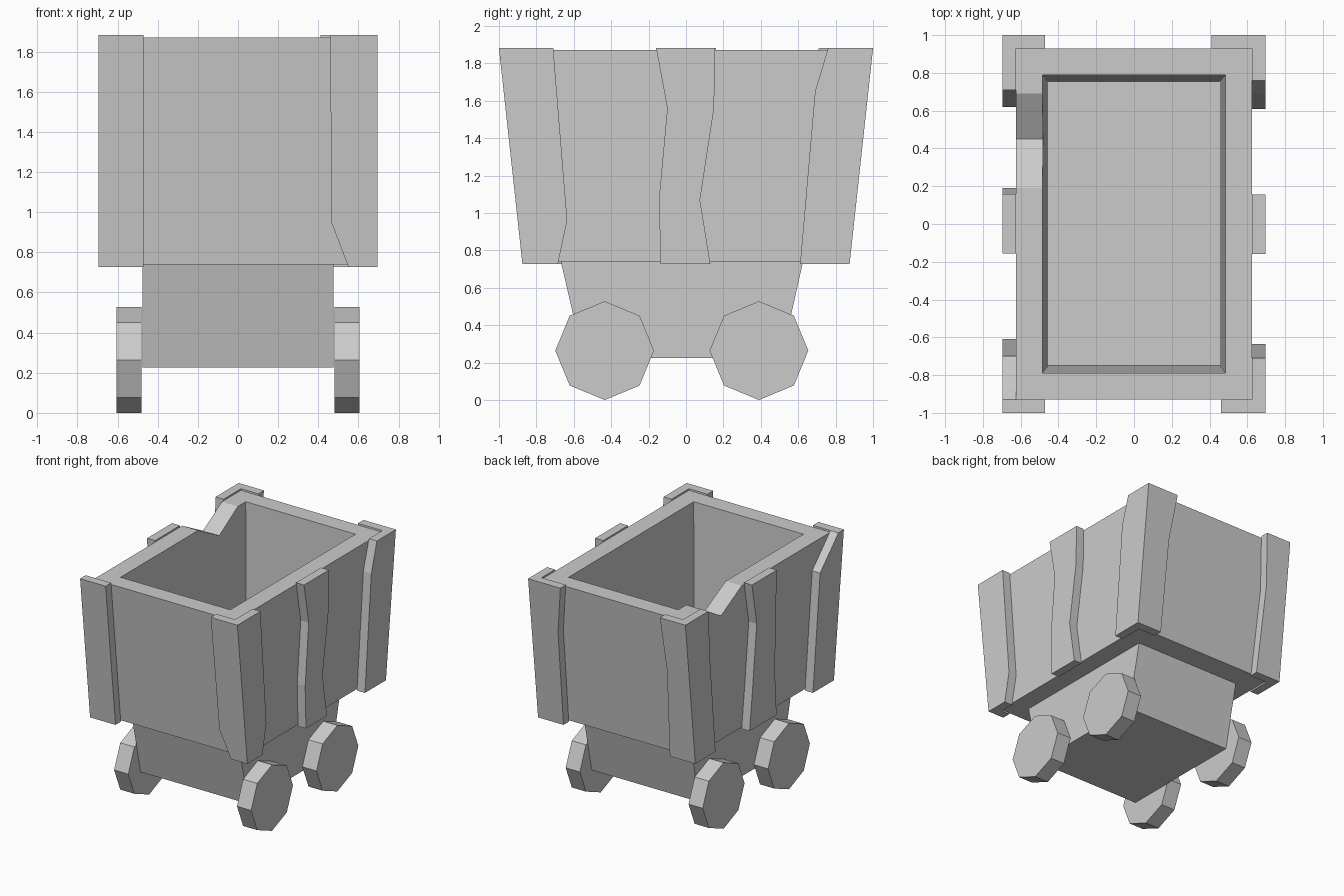
import bpy, bmesh
from math import pi
from mathutils import Matrix

if "Cube" in bpy.data.objects:
    bpy.data.objects.remove(bpy.data.objects["Cube"])

TOP, LOW = 1.883, 0.727      # strap ends
XB, XO = 0.625, 0.695        # tub side, strap outer face


def finish(name, bm):
    bmesh.ops.recalc_face_normals(bm, faces=bm.faces)
    me = bpy.data.meshes.new(name)
    bm.to_mesh(me)
    bm.free()
    ob = bpy.data.objects.new(name, me)
    bpy.context.collection.objects.link(ob)
    return ob


def loft(name, rings):
    """Skin a stack of equal-sized rings and cap both ends."""
    bm = bmesh.new()
    vs = [[bm.verts.new(p) for p in r] for r in rings]
    n = len(vs[0])
    for a, b in zip(vs, vs[1:]):
        for i in range(n):
            j = (i + 1) % n
            bm.faces.new((a[i], a[j], b[j], b[i]))
    bm.faces.new(vs[0])
    bm.faces.new(vs[-1])
    return finish(name, bm)


def rect(x, y0, y1, z):
    return [(-x, y0, z), (x, y0, z), (x, y1, z), (-x, y1, z)]


def at(path, z):
    """Value of a (value, z) polyline, listed from the top down."""
    for (v0, z0), (v1, z1) in zip(path, path[1:]):
        if z >= z1 - 1e-6:
            return v0 + (v1 - v0) * (z0 - z) / (z0 - z1)
    return path[-1][0]


def y_out(z):                # sloping front/back strap face
    return 0.875 + (z - 0.73) / 1.15 * 0.125


# Tub: tapered hollow box
tub = loft("tub", [rect(XB, -0.81, 0.81, 0.74), rect(XB, -0.93, 0.93, 1.87),
                   rect(0.485, -0.79, 0.79, 1.87), rect(0.455, -0.75, 0.755, 0.86)])

# Broken notch in the left rim
notch = [(0.19, 1.87), (0.45, 1.73), (0.69, 1.87), (0.69, 2.0), (0.19, 2.0)]
cutter = loft("notch_cutter", [[(x, y, z) for y, z in notch] for x in (-0.8, -0.3)])
cutter.hide_render = True
mod = tub.modifiers.new("notch", 'BOOLEAN')
mod.operation, mod.object, mod.solver = 'DIFFERENCE', cutter, 'EXACT'
bpy.context.view_layer.objects.active = tub
bpy.ops.object.modifier_apply(modifier=mod.name)
bpy.data.objects.remove(cutter)

# Undercarriage
loft("undercarriage", [rect(0.475, -0.55, 0.51, 0.225), rect(0.475, -0.67, 0.627, 0.745)])


# Corner straps: L section with uneven inner edges (distances from centre)
def corner(name, sx, sy, side, end):
    rings = []
    for z in sorted({z for _, z in side + end}):
        ye, xe, yo = at(side, z), at(end, z), y_out(z)
        yb = yo - 0.07
        pts = [(xe, yb), (xe, yo), (XO, yo), (XO, ye), (XB, ye), (XB, yb)]
        rings.append([(sx * x, sy * y, z) for x, y in pts])
    loft(name, rings)


corner("front_right_strap", 1, -1, [(0.71, TOP), (0.635, 0.96), (0.685, LOW)],
       [(0.46, TOP), (0.465, 0.95), (0.55, LOW)])
corner("front_left_strap", -1, -1, [(0.93, TOP), (0.86, 1.81), (0.70, 1.65), (0.61, LOW)],
       [(0.47, TOP), (0.47, LOW)])
corner("back_right_strap", 1, 1, [(0.76, TOP), (0.69, 1.65), (0.61, LOW)],
       [(0.41, TOP), (0.46, 1.5), (0.47, LOW)])
corner("back_left_strap", -1, 1, [(0.71, TOP), (0.69, 1.5), (0.62, LOW)],
       [(0.47, TOP), (0.50, 1.45), (0.47, LOW)])


# Middle straps
def middle(name, sx, rows):
    loft(name, [[(sx * XB, a, z), (sx * XO, a, z), (sx * XO, b, z), (sx * XB, b, z)]
                for a, b, z in rows])


middle("right_middle_strap", 1, [(-0.16, 0.155, TOP), (-0.10, 0.15, 1.56),
                                 (-0.145, 0.075, 1.07), (-0.135, 0.13, LOW)])
middle("left_middle_strap", -1, [(-0.155, 0.16, TOP), (-0.14, 0.10, 1.55),
                                 (-0.13, 0.15, 1.07), (-0.15, 0.19, LOW)])

# Eight-sided wheels
for sx, side in ((1, "right"), (-1, "left")):
    for y, end in ((-0.435, "front"), (0.39, "back")):
        bm = bmesh.new()
        bmesh.ops.create_cone(bm, cap_ends=True, segments=8, radius1=0.264, radius2=0.264, depth=0.125,
                              matrix=Matrix.Translation((sx * 0.543, y, 0.264)) @ Matrix.Rotation(pi / 2, 4, 'Y'))
        finish(f"{end}_{side}_wheel", bm)
